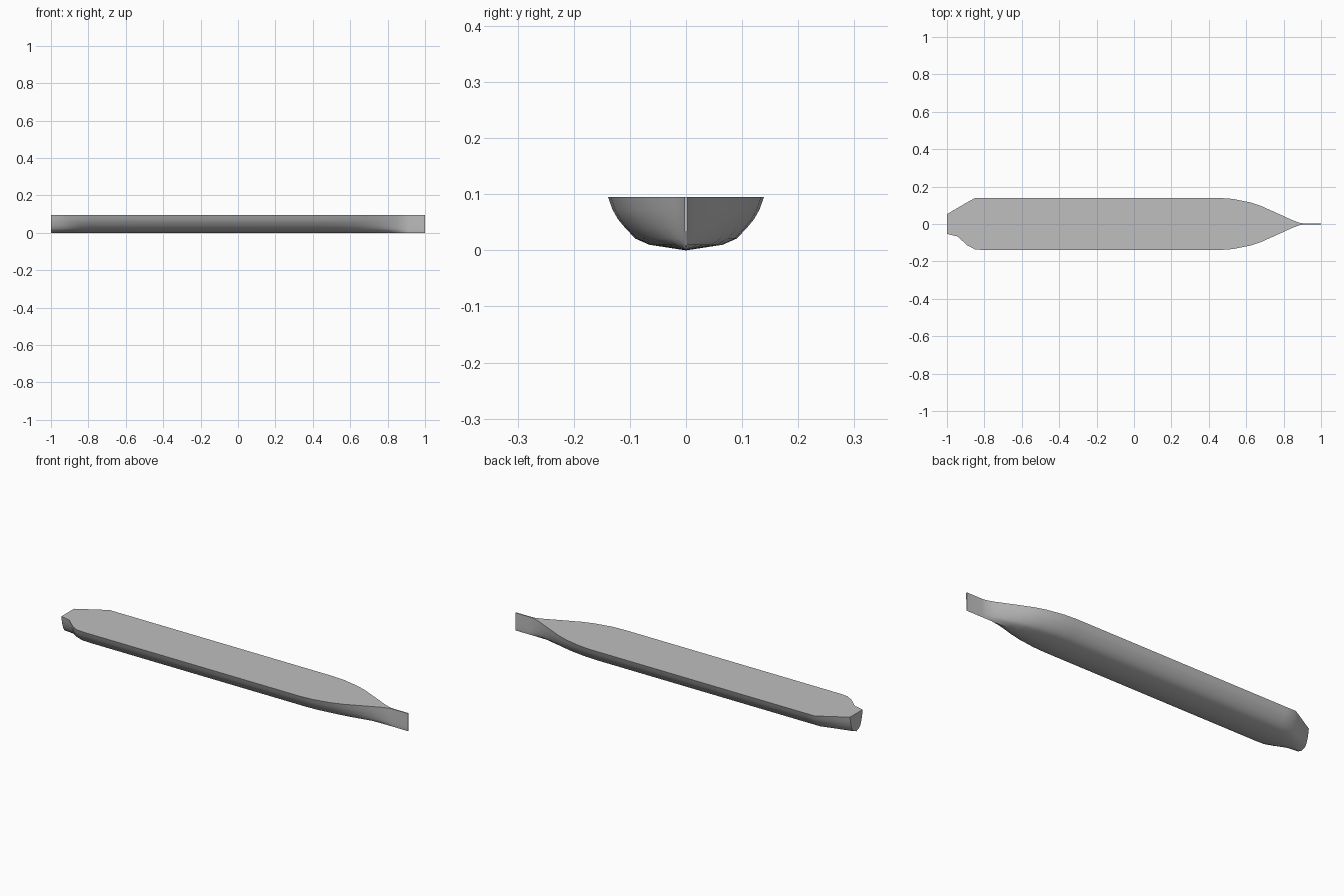
import bpy, bmesh, math

if "Cube" in bpy.data.objects:
    bpy.data.objects.remove(bpy.data.objects["Cube"], do_unlink=True)

# Plain grey paint
grey = bpy.data.materials.new("hull grey")
grey.use_nodes = True
colour = (0.52, 0.52, 0.52, 1)
grey.diffuse_color = colour
grey.node_tree.nodes["Principled BSDF"].inputs["Base Color"].default_value = colour

# Half cross-section from keel to deck edge: (share of beam, height)
SECTION = [(0, 0), (0.47, 0.01), (0.65, 0.021), (0.78, 0.04),
           (0.87, 0.055), (0.94, 0.072), (1, 0.095)]

# Stations from stern to bow: (x, half beam at +y, half beam at -y)
STATIONS = [(-1, 0.053, 0.053), (-0.945, 0.085, 0.066), (-0.89, 0.117, 0.115),
            (-0.85, 0.139, 0.136), (-0.8, 0.139, 0.139)]
BOW = [(0.46, 0.139), (0.53, 0.134), (0.62, 0.116), (0.68, 0.096), (0.74, 0.069),
       (0.8, 0.042), (0.85, 0.019), (0.89, 0.005), (0.91, 0.003), (1, 0.003)]
STATIONS += [(x, half, half) for x, half in BOW]

# Loft the hull, its flat deck and both end caps
bm = bmesh.new()
rings = []
for x, left, right in STATIONS:
    points = [(x, -right * y, z) for y, z in reversed(SECTION)]
    points += [(x, left * y, z) for y, z in SECTION[1:]]
    rings.append([bm.verts.new(p) for p in points])
for a, b in zip(rings, rings[1:]):
    for i in range(len(a)):
        j = (i + 1) % len(a)
        bm.faces.new((a[i], a[j], b[j], b[i]))
bm.faces.new(rings[0])
bm.faces.new(rings[-1])
bmesh.ops.recalc_face_normals(bm, faces=bm.faces)

mesh = bpy.data.meshes.new("hull")
bm.to_mesh(mesh)
bm.free()
mesh.materials.append(grey)
hull = bpy.data.objects.new("hull", mesh)
bpy.context.collection.objects.link(hull)

# Smooth sides with a crisp deck edge
bpy.ops.object.select_all(action="DESELECT")
hull.select_set(True)
bpy.context.view_layer.objects.active = hull
bpy.ops.object.shade_smooth_by_angle(angle=math.radians(30))
